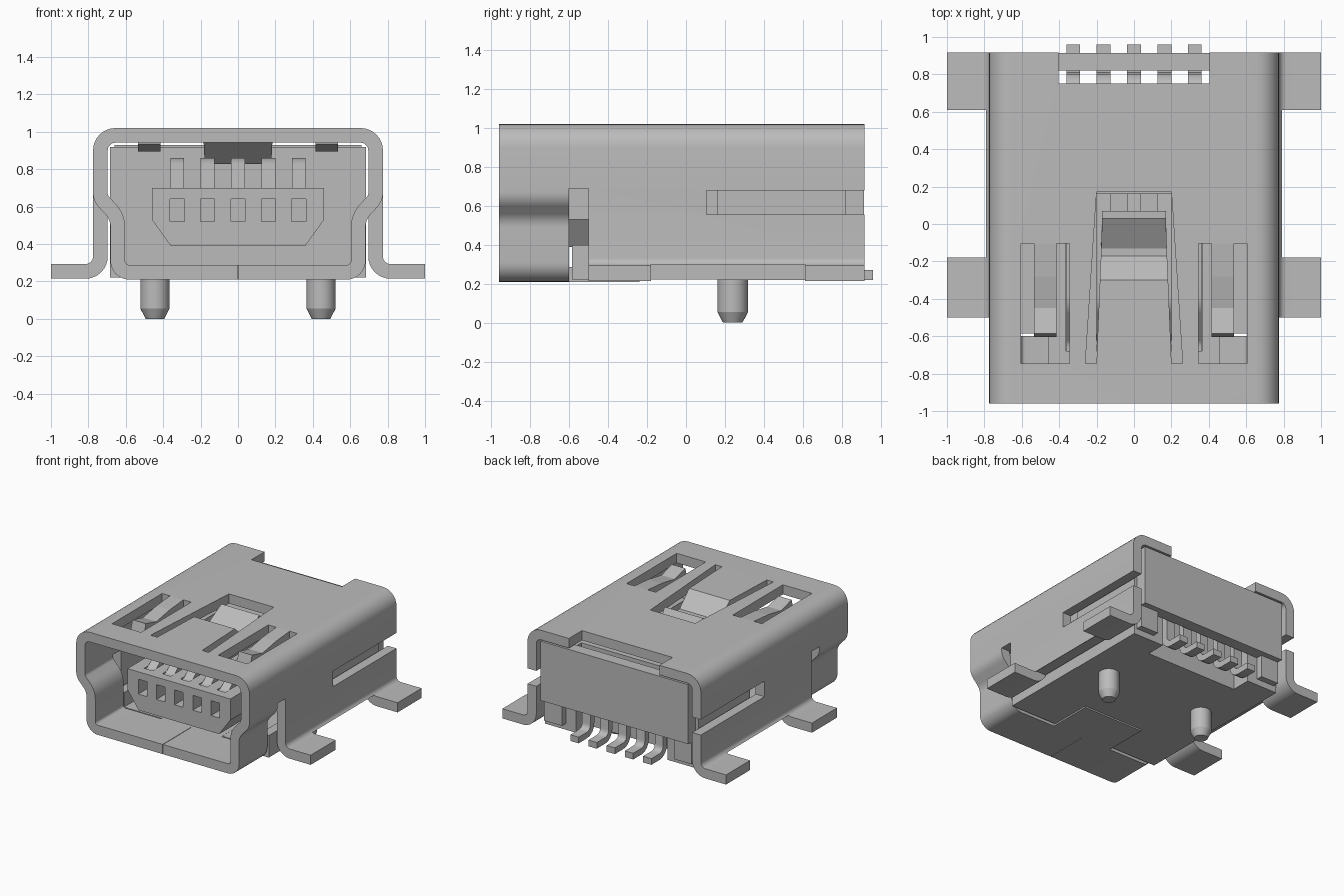
import bpy, bmesh, math
from mathutils import Vector

if "Cube" in bpy.data.objects:
    bpy.data.objects.remove(bpy.data.objects["Cube"], do_unlink=True)

GREY = (0.5, 0.5, 0.5, 1)
metal = bpy.data.materials.new("plain grey")
metal.use_nodes = True
metal.diffuse_color = GREY
metal.node_tree.nodes["Principled BSDF"].inputs["Base Color"].default_value = GREY


def extrude(name, pts, axis, a, b):
    """Prism from a 2D outline, swept along one axis from a to b."""
    place = {"x": lambda u, v, w: (w, u, v),
             "y": lambda u, v, w: (u, w, v),
             "z": lambda u, v, w: (u, v, w)}[axis]
    bm = bmesh.new()
    face = bm.faces.new([bm.verts.new(place(u, v, a)) for u, v in pts])
    res = bmesh.ops.extrude_face_region(bm, geom=[face])
    shift = Vector(place(0, 0, b - a))
    bmesh.ops.translate(bm, vec=shift, verts=[g for g in res["geom"] if isinstance(g, bmesh.types.BMVert)])
    bmesh.ops.recalc_face_normals(bm, faces=bm.faces)
    mesh = bpy.data.meshes.new(name)
    bm.to_mesh(mesh)
    bm.free()
    mesh.materials.append(metal)
    ob = bpy.data.objects.new(name, mesh)
    bpy.context.collection.objects.link(ob)
    return ob


def box(name, x, y, z):
    return extrude(name, [(x[0], y[0]), (x[1], y[0]), (x[1], y[1]), (x[0], y[1])], "z", *z)


def rounded(corners, steps=8):
    """Replace (u, v, radius) corners of an open path by arcs."""
    out = []
    for i, (u, v, r) in enumerate(corners):
        p = Vector((u, v))
        if r == 0:
            out.append(p)
            continue
        d1 = (Vector(corners[i - 1][:2]) - p).normalized()
        d2 = (Vector(corners[i + 1][:2]) - p).normalized()
        half = d1.angle(d2) / 2
        centre = p + (d1 + d2).normalized() * r / math.sin(half)
        start = p + d1 * r / math.tan(half) - centre
        end = p + d2 * r / math.tan(half) - centre
        sweep = math.pi - 2 * half
        for k in range(steps + 1):
            t = k / steps
            out.append(centre + (start * math.sin((1 - t) * sweep) + end * math.sin(t * sweep)) / math.sin(sweep))
    return out


def ribbon(path, t):
    """Outline of a sheet of thickness t to the left of an open path."""
    path = [Vector(p) for p in path]
    normals = []
    for p, q in zip(path, path[1:]):
        d = (q - p).normalized()
        normals.append(Vector((-d.y, d.x)))
    inner = []
    for i, p in enumerate(path):
        n1, n2 = normals[max(i - 1, 0)], normals[min(i, len(normals) - 1)]
        inner.append(p + (n1 + n2) * t / (1 + n1.dot(n2)))
    return path + inner[::-1]


def mirrored(half):
    return half + [(-u, v, r) for u, v, r in reversed(half)]


def cut(targets, cutter):
    for ob in targets:
        mod = ob.modifiers.new("cut", "BOOLEAN")
        mod.operation, mod.solver, mod.object = "DIFFERENCE", "EXACT", cutter
        bpy.context.view_layer.objects.active = ob
        bpy.ops.object.modifier_apply(modifier=mod.name)
    bpy.data.objects.remove(cutter, do_unlink=True)


def smooth(ob):
    bpy.ops.object.select_all(action="DESELECT")
    ob.select_set(True)
    bpy.context.view_layer.objects.active = ob
    bpy.ops.object.shade_smooth_by_angle(angle=math.radians(30))


# Bent sheet shell: necked mouth and straight-sided rear with flared feet
T = 0.078
mouth = mirrored([(0.002, 0.21, 0), (0.682, 0.21, 0.1), (0.682, 0.53, 0.1), (0.775, 0.63, 0.11), (0.775, 1.02, 0.12)])
front_shell = extrude("front_shell", ribbon(rounded(mouth), T), "y", -0.96, -0.6)
body = mirrored([(1, 0.293, 0), (0.775, 0.293, 0.04), (0.775, 1.02, 0.12)])
rear_shell = extrude("rear_shell", ribbon(rounded(body), T), "y", -0.6, 0.917)

for s in (-1, 1):
    side = sorted((s * 0.6, s * 1.1))
    cut([rear_shell], box("cutter", side, (-0.7, -0.5), (0.1, 0.69)))
    cut([rear_shell], box("cutter", side, (-0.18, 0.61), (0.1, 0.3)))
    cut([rear_shell], box("cutter", side, (0.105, 1), (0.555, 0.68)))
    cut([front_shell, rear_shell], box("cutter", sorted((s * 0.345, s * 0.605)), (-0.745, -0.105), (0.85, 1.1)))
cut([rear_shell], box("cutter", (-0.405, 0.405), (0.75, 1), (0.85, 1.1)))
window = [(-0.26, -0.745), (0.26, -0.745), (0.2, 0.17), (-0.2, 0.17)]
cut([front_shell, rear_shell], extrude("cutter", window, "z", 0.85, 1.1))
smooth(front_shell)
smooth(rear_shell)
box("bottom_tab", (-0.27, 0.27), (-0.6, -0.24), (0.21, 0.285))

# Spring fingers in the top windows
finger = [(0.03, 1.0), (-0.13, 0.905), (-0.17, 0.905), (-0.3, 1.02), (-0.745, 1.02)]
centre_spring = extrude("centre_spring", ribbon(finger, T), "x", -0.17, 0.17)
for v in centre_spring.data.vertices:
    v.co.x *= 1 + 0.18 * max(0, -v.co.y) / 0.745
for s, label in ((-1, "right"), (1, "left")):
    path = [(-0.105, 1.02), (-0.28, 1.005), (-0.45, 0.975), (-0.585, 1.01)]
    extrude(label + "_spring", ribbon(path, T), "x", *sorted((s * 0.415, s * 0.535)))

# Plastic housing: rear block, floor, low side rails and back plate
block = box("housing_block", (-0.685, 0.685), (0.16, 0.82), (0.22, 0.92))
cut([block], box("cutter", (-0.41, 0.41), (0.75, 1), (0.1, 1)))
cut([block], box("cutter", (-0.41, 0.41), (0.66, 1), (0.1, 0.6)))
box("housing_floor", (-0.685, 0.685), (-0.585, 0.16), (0.222, 0.284))
box("back_plate", (-0.66, 0.66), (0.82, 0.915), (0.45, 0.93))
for s, label in ((-1, "right"), (1, "left")):
    box(label + "_housing_rail", sorted((s * 0.61, s * 0.685)), (-0.585, 0.16), (0.284, 0.4))
    box(label + "_back_foot", sorted((s * 0.5, s * 0.66)), (0.82, 0.87), (0.27, 0.45))

# Tongue with contact slots
outline = [(-0.36, 0.39), (0.36, 0.39), (0.46, 0.53), (0.46, 0.7), (-0.46, 0.7), (-0.46, 0.53)]
tongue = extrude("tongue", outline, "y", -0.755, 0.16)
pin_places = [i * 0.1625 for i in range(-2, 3)]
for x in pin_places:
    cut([tongue], box("cutter", (x - 0.038, x + 0.038), (-0.8, -0.1), (0.52, 0.64)))
    cut([tongue], box("cutter", (x - 0.038, x + 0.038), (-0.68, -0.1), (0.6, 0.75)))

# Contact pins running back through the block and down to the board
pin_path = [(-0.7, 0.6, 0), (-0.64, 0.6, 0), (-0.4, 0.76, 0), (0.815, 0.76, 0.06),
            (0.815, 0.22, 0), ]
pin_path = [(0.96, 0.22, 0), (0.76, 0.22, 0.09), (0.76, 0.81, 0.08), (-0.42, 0.81, 0.1),
            (-0.62, 0.64, 0.1), (-0.71, 0.64, 0)]
pin_outline = ribbon(rounded(pin_path[::-1], 4), 0.05)
for i, x in enumerate(pin_places):
    smooth(extrude(f"contact_pin_{i + 1}", pin_outline, "x", x - 0.037, x + 0.037))

# Locating pegs with chamfered tips
for s, label in ((-1, "right"), (1, "left")):
    bm = bmesh.new()
    for r1, r2, low, high in ((0.05, 0.078, 0, 0.055), (0.078, 0.078, 0.055, 0.225)):
        res = bmesh.ops.create_cone(bm, cap_ends=True, segments=32, radius1=r1, radius2=r2, depth=high - low)
        bmesh.ops.translate(bm, vec=(s * 0.444, 0.24, (low + high) / 2), verts=res["verts"])
    mesh = bpy.data.meshes.new(label + "_peg")
    bm.to_mesh(mesh)
    bm.free()
    mesh.materials.append(metal)
    peg = bpy.data.objects.new(label + "_peg", mesh)
    bpy.context.collection.objects.link(peg)
    smooth(peg)
